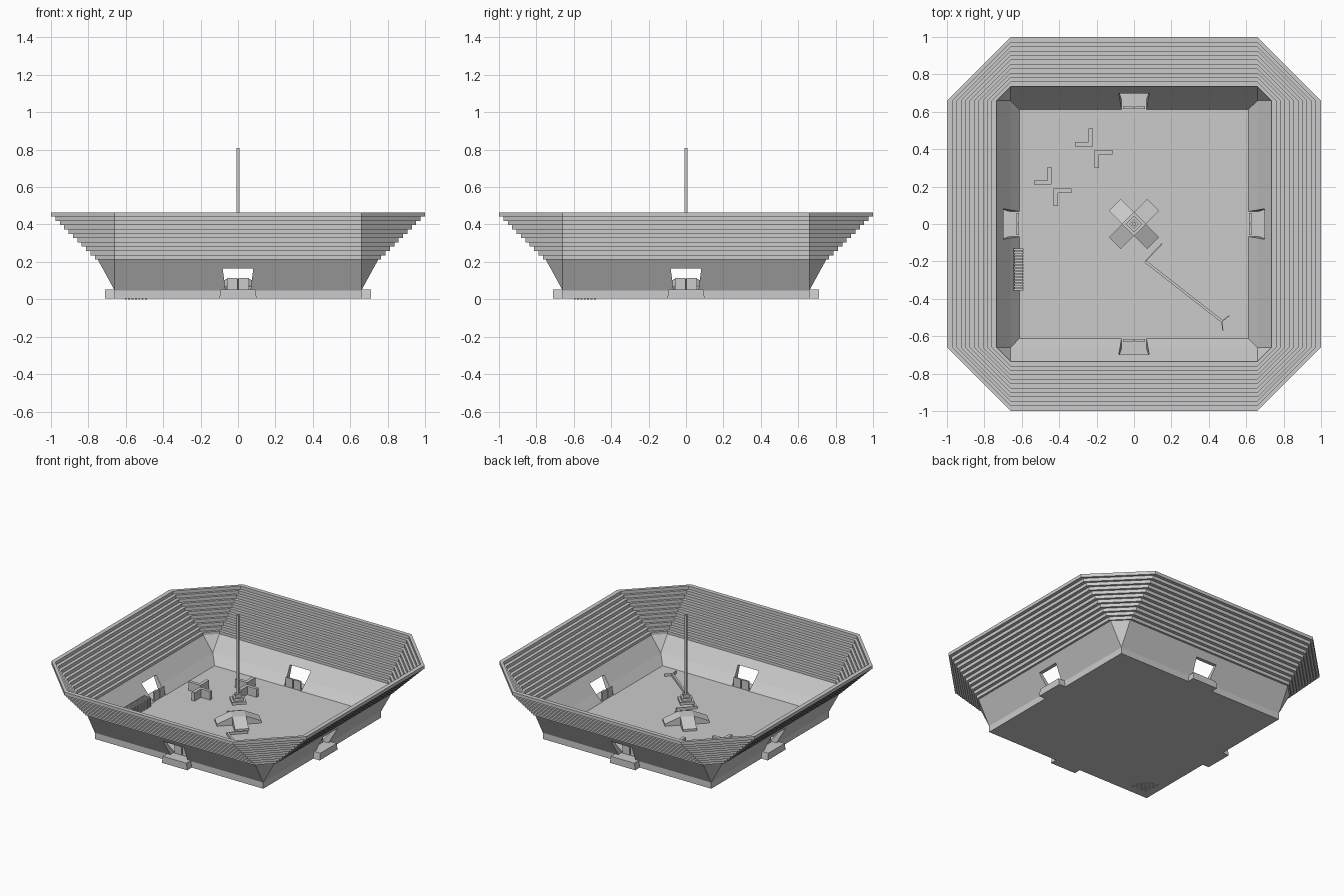
import bpy, bmesh
from math import pi, atan2, hypot
from mathutils import Matrix, Vector

if "Cube" in bpy.data.objects:
    bpy.data.objects.remove(bpy.data.objects["Cube"])

K = 0.66        # fixed half length of the straight sides
FLOOR = 0.05


def finish(name, bm):
    bmesh.ops.remove_doubles(bm, verts=bm.verts, dist=1e-5)
    bmesh.ops.recalc_face_normals(bm, faces=bm.faces)
    me = bpy.data.meshes.new(name)
    bm.to_mesh(me)
    bm.free()
    ob = bpy.data.objects.new(name, me)
    bpy.context.collection.objects.link(ob)
    return ob


def octagon(r):
    k = min(K, r)
    return [(k, -r), (r, -k), (r, k), (k, r), (-k, r), (-r, k), (-r, -k), (-k, -r)]


def add_ring(bm, profile):
    """Sweep a closed (r, z) profile round the chamfered square."""
    loops = [[bm.verts.new((x, y, z)) for x, y in octagon(r)] for r, z in profile]
    for a, b in zip(loops, loops[1:] + loops[:1]):
        for i in range(8):
            j = (i + 1) % 8
            bm.faces.new((a[i], a[j], b[j], b[i]))
    bmesh.ops.dissolve_degenerate(bm, dist=1e-5, edges=bm.edges)


def add_prism(bm, pts, d0, d1, mat=Matrix()):
    """Extrude a 2D polygon from depth d0 to d1, then transform it."""
    lo = [bm.verts.new(mat @ Vector((x, y, d0))) for x, y in pts]
    hi = [bm.verts.new(mat @ Vector((x, y, d1))) for x, y in pts]
    bm.faces.new(lo)
    bm.faces.new(hi)
    n = len(pts)
    for i in range(n):
        j = (i + 1) % n
        bm.faces.new((lo[i], lo[j], hi[j], hi[i]))


def add_box(bm, x0, x1, y0, y1, z0, z1, mat=Matrix()):
    add_prism(bm, [(x0, y0), (x1, y0), (x1, y1), (x0, y1)], z0, z1, mat)


def rot(i, offset=0.0):
    return Matrix.Rotation(i * pi / 2 + offset, 4, 'Z')


UPRIGHT = Matrix.Rotation(pi / 2, 4, 'X')   # polygon in xz, depth toward -y

# Floor slab
bm = bmesh.new()
add_box(bm, -K, K, -K, K, 0.004, FLOOR)
finish("floor_slab", bm)

# Leaning wall with sloped inner kerb
bm = bmesh.new()
add_ring(bm, [(0.66, 0.048), (0.752, 0.216), (0.735, 0.216), (0.66, 0.11), (0.61, 0.048)])
wall = finish("bowl_wall", bm)

# Gate openings, sills and low double doors on all four sides
cut, sill, door = bmesh.new(), bmesh.new(), bmesh.new()
for i in range(4):
    m = rot(i) @ UPRIGHT
    add_prism(cut, [(-0.064, 0.03), (0.064, 0.03), (0.082, 0.165), (-0.082, 0.165)], 0.55, 0.85, m)
    add_prism(sill, [(-0.1, 0.004), (0.1, 0.004), (0.092, 0.052), (-0.092, 0.052)], 0.625, 0.71, m)
    for x0 in (-0.058, 0.003):
        add_box(door, x0, x0 + 0.055, 0.05, 0.115, 0.615, 0.627, m)
cutter = finish("gate_cutter", cut)
cutter.hide_render = True
cutter.hide_viewport = False
cutter.display_type = 'WIRE'
finish("gate_sills", sill)
finish("gate_doors", door)
mod = wall.modifiers.new("gates", 'BOOLEAN')
mod.operation = 'DIFFERENCE'
mod.solver = 'EXACT'
mod.object = cutter

# Stepped seating tiers
N = 11
h = (0.465 - 0.212) / N
for i in range(N):
    bm = bmesh.new()
    r = 1.0 - (N - 1 - i) * 0.0235
    z = 0.212 + i * h
    add_ring(bm, [(r, z), (r, z + h), (r - 0.03, z + h), (r - 0.03, z)])
    finish(f"tier_{i + 1}", bm)

# Central cross of four ramps
bm = bmesh.new()
for i in range(4):
    m = rot(i, pi / 4) @ UPRIGHT
    add_prism(bm, [(0, FLOOR), (0.145, FLOOR), (0.145, 0.065), (0.045, 0.108), (0, 0.108)],
              -0.045, 0.045, m)
finish("centre_ramps", bm)

# Suspended stepped cap and mast
bm = bmesh.new()
for r, z0, z1 in [(0.065, 0.19, 0.21), (0.045, 0.21, 0.23), (0.026, 0.23, 0.25)]:
    add_prism(bm, [(r, 0), (0, r), (-r, 0), (0, -r)], z0, z1)
finish("mast_cap", bm)
bm = bmesh.new()
add_box(bm, -0.008, 0.008, -0.008, 0.008, 0.2, 0.81)
finish("mast", bm)

# Two clusters of back-to-back L barriers
bm = bmesh.new()
for dx, dy in [(-0.215, 0.405), (-0.435, 0.2)]:
    for s in (-1, 1):
        m = Matrix.Translation((dx, dy, 0)) @ Matrix.Rotation(0 if s < 0 else pi, 4, 'Z')
        add_box(bm, -0.1, -0.005, 0.01, 0.033, FLOOR - 0.01, 0.11, m)
        add_box(bm, -0.028, -0.005, 0.01, 0.105, FLOOR - 0.01, 0.11, m)
finish("barriers", bm)

# Low diagonal rail with short branches
bm = bmesh.new()
for x0, y0, x1, y1 in [(0.06, -0.2, 0.47, -0.52), (0.06, -0.2, 0.15, -0.105),
                       (0.47, -0.52, 0.51, -0.49), (0.47, -0.52, 0.475, -0.57)]:
    w = 0.007 if x1 - x0 > 0.2 else 0.003
    m = Matrix.Translation((x0, y0, 0)) @ Matrix.Rotation(atan2(y1 - y0, x1 - x0), 4, 'Z')
    add_box(bm, 0, hypot(x1 - x0, y1 - y0), -w, w, FLOOR - 0.01, 0.068, m)
finish("diagonal_rail", bm)

# Slatted bench against the left wall
bm = bmesh.new()
add_box(bm, -0.64, -0.595, -0.35, -0.135, FLOOR, 0.095)
for i in range(14):
    y = -0.355 + i * 0.0165
    add_box(bm, -0.645, -0.59, y, y + 0.009, FLOOR, 0.115)
finish("slatted_bench", bm)

# Corner plate with rows of studs running through the floor
bm = bmesh.new()
add_prism(bm, [(-0.61, -0.605), (-0.48, -0.605), (-0.48, -0.52), (-0.525, -0.475), (-0.61, -0.475)],
          FLOOR - 0.01, 0.056)
finish("corner_plate", bm)
bm = bmesh.new()
for i in range(7):
    for j in range(7):
        if (i + j) % 2 == 0 and i + j < 9:
            x, y = -0.6 + i * 0.018, -0.595 + j * 0.018
            add_box(bm, x - 0.005, x + 0.005, y - 0.005, y + 0.005, 0, 0.06)
finish("corner_studs", bm)
